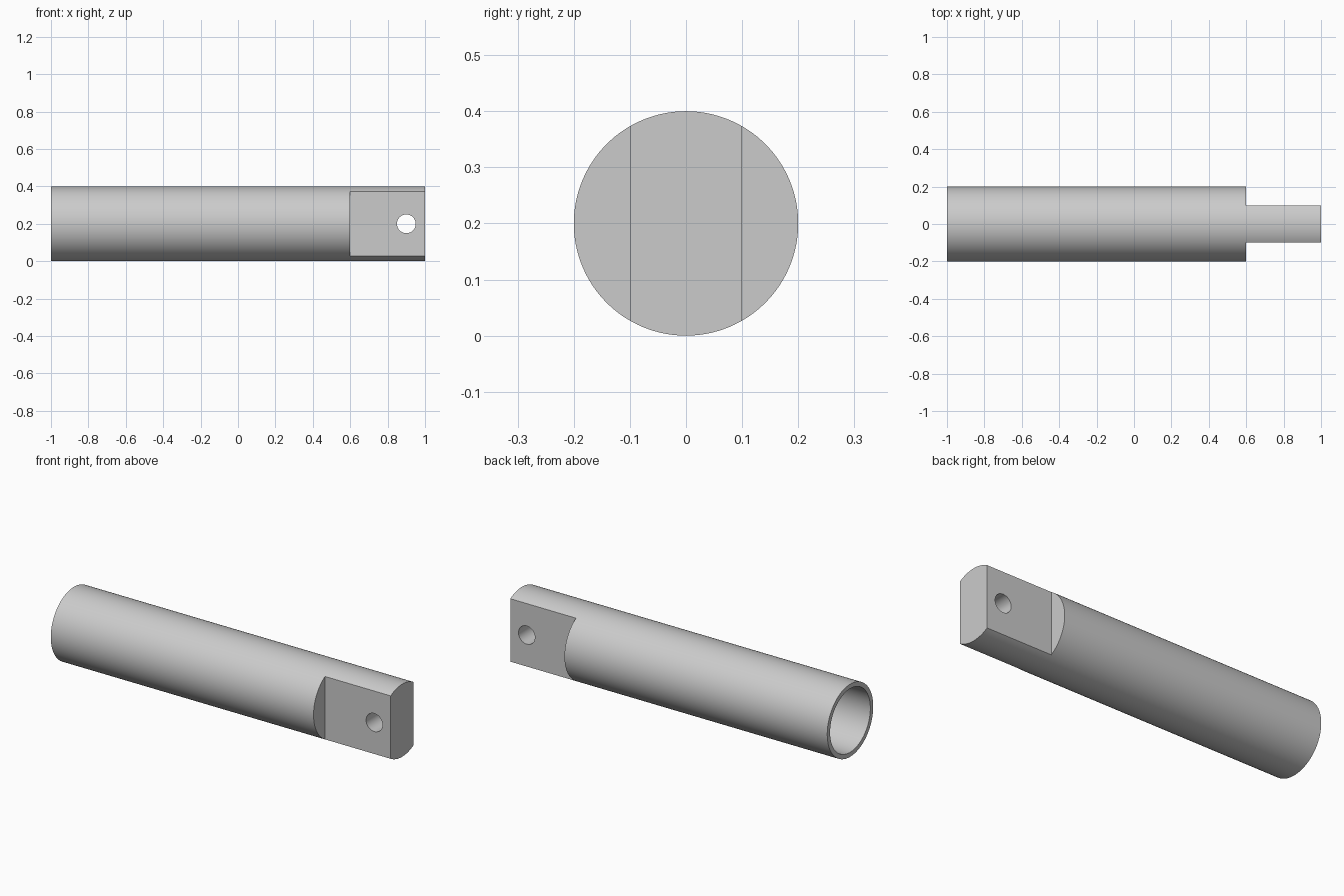
import bpy
import math
from mathutils import Matrix

cube = bpy.data.objects.get("Cube")
if cube:
    bpy.data.objects.remove(cube, do_unlink=True)

RADIUS = 0.2
BORE_RADIUS = 0.175
SHOULDER_X = 0.6
TONGUE_HALF = 0.1

steel = bpy.data.materials.new("grey_steel")
steel.use_nodes = True
grey = (0.6, 0.6, 0.6, 1)
steel.diffuse_color = grey
steel.node_tree.nodes["Principled BSDF"].inputs["Base Color"].default_value = grey


def rod(name, radius, x0, x1, sides=128):
    """Cylinder along x between x0 and x1, resting height of the tube axis."""
    bpy.ops.mesh.primitive_cylinder_add(
        vertices=sides, radius=radius, depth=x1 - x0,
        location=((x0 + x1) / 2, 0, RADIUS), rotation=(0, math.pi / 2, 0))
    bpy.context.object.name = name
    return bpy.context.object


def block(name, x0, x1, y0, y1):
    bpy.ops.mesh.primitive_cube_add(size=1, location=((x0 + x1) / 2, (y0 + y1) / 2, RADIUS))
    ob = bpy.context.object
    ob.name = name
    ob.scale = (x1 - x0, y1 - y0, 1)
    return ob


def cut(target, cutter):
    mod = target.modifiers.new("cut", 'BOOLEAN')
    mod.operation = 'DIFFERENCE'
    mod.solver = 'EXACT'
    mod.object = cutter
    bpy.context.view_layer.objects.active = target
    bpy.ops.object.modifier_apply(modifier=mod.name)
    bpy.data.objects.remove(cutter, do_unlink=True)


# Round tube body
tube = rod("tube_with_flat_tongue", RADIUS, -1, 1)
tube.data.materials.append(steel)

# Blind bore in the open end
cut(tube, rod("bore_cutter", BORE_RADIUS, -1.1, 0.4))

# Flats on both sides of the tongue
for side in (-1, 1):
    y0, y1 = sorted((side * TONGUE_HALF, side * 0.3))
    cut(tube, block("flat_cutter", SHOULDER_X, 1.1, y0, y1))

# Cross pin hole through the tongue
bpy.ops.mesh.primitive_cylinder_add(vertices=64, radius=0.05, depth=0.5,
                                    location=(0.9, 0, RADIUS), rotation=(math.pi / 2, 0, 0))
cut(tube, bpy.context.object)

# Bake the placement and shade the curved walls smooth
tube.data.transform(tube.matrix_world)
tube.matrix_world = Matrix.Identity(4)
bpy.ops.object.select_all(action='DESELECT')
tube.select_set(True)
bpy.context.view_layer.objects.active = tube
bpy.ops.object.shade_smooth_by_angle(angle=math.radians(30))
